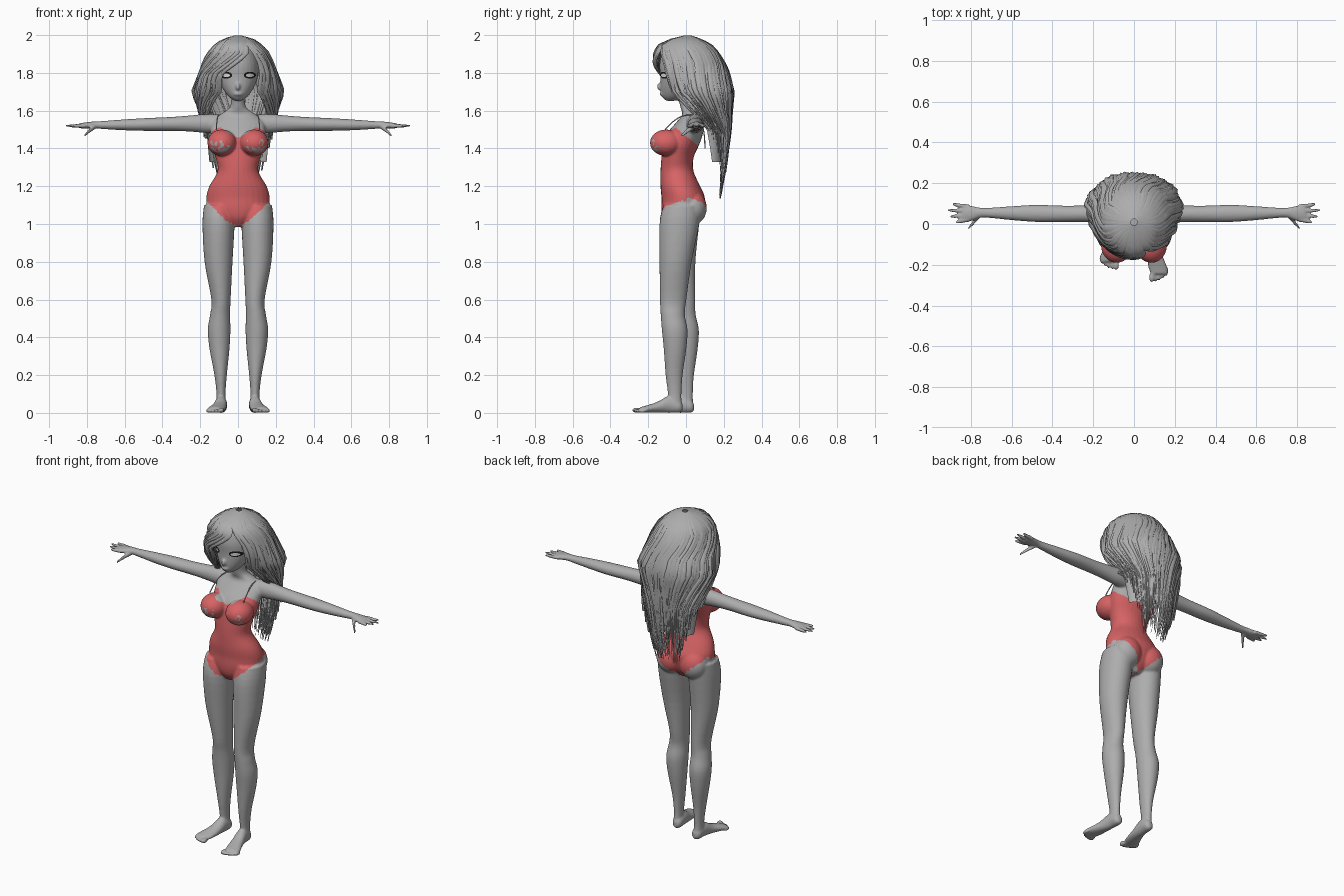
import bpy, bmesh, math, random
from mathutils import Vector, Matrix, noise
from mathutils.bvhtree import BVHTree

random.seed(4)
if "Cube" in bpy.data.objects:
    bpy.data.objects.remove(bpy.data.objects["Cube"])


def material(name, r, g, b):
    m = bpy.data.materials.new(name)
    m.use_nodes = True
    m.diffuse_color = (r, g, b, 1)
    m.node_tree.nodes["Principled BSDF"].inputs["Base Color"].default_value = (r, g, b, 1)
    return m


grey = material("light_grey", .42, .42, .42)
red = material("coral_red", .68, .125, .13)
black = material("black", .01, .01, .01)
white = material("white", .8, .8, .8)


def make_object(name, bm, *mats):
    mesh = bpy.data.meshes.new(name)
    bm.to_mesh(mesh)
    bm.free()
    for m in mats:
        mesh.materials.append(m)
    mesh.shade_smooth()
    ob = bpy.data.objects.new(name, mesh)
    bpy.context.collection.objects.link(ob)
    return ob


def smooth_rows(rows, steps=4):
    """Catmull-Rom resampling of rows of numbers."""
    out = []
    last = len(rows) - 1
    for i in range(last):
        p0, p1, p2, p3 = (rows[max(0, min(last, i + k))] for k in (-1, 0, 1, 2))
        for s in range(steps):
            t = s / steps
            out.append([b + .5 * t * (c - a + t * (2 * a - 5 * b + 4 * c - d + t * (3 * (b - c) + d - a)))
                        for a, b, c, d in zip(p0, p1, p2, p3)])
    return out + [list(rows[-1])]


def loft(bm, rows, axis, n=28):
    """Closed tube through elliptical rings (x, y, z, radius, radius)."""
    u, v = {"z": ("X", "Y"), "y": ("X", "Z"), "x": ("Y", "Z")}[axis]
    unit = {"X": Vector((1, 0, 0)), "Y": Vector((0, 1, 0)), "Z": Vector((0, 0, 1))}
    rings = []
    for x, y, z, a, b in smooth_rows(rows):
        rings.append([bm.verts.new(Vector((x, y, z)) + unit[u] * a * math.cos(k * math.tau / n)
                                   + unit[v] * b * math.sin(k * math.tau / n)) for k in range(n)])
    faces = [bm.faces.new(rings[0]), bm.faces.new(rings[-1])]
    for r, s in zip(rings, rings[1:]):
        faces += [bm.faces.new((r[k], r[k - 1], s[k - 1], s[k])) for k in range(n)]
    bmesh.ops.recalc_face_normals(bm, faces=faces)


def ball(bm, centre, radii):
    mat = Matrix.Translation(centre) @ Matrix.Diagonal((*radii, 1))
    bmesh.ops.create_uvsphere(bm, u_segments=24, v_segments=16, radius=1, matrix=mat)


def stack(rows):
    """Upright rings given as (z, half width, front y, back y)."""
    return [(0, (f + b) / 2, z, w, (b - f) / 2) for z, w, f, b in rows]


body = bmesh.new()

# Torso and neck
loft(body, stack([
    (.985, .04, -.09, .03), (1.03, .11, -.12, .07), (1.08, .16, -.13, .09), (1.14, .168, -.13, .1),
    (1.2, .152, -.135, .075), (1.28, .108, -.135, .04), (1.35, .118, -.13, .04), (1.42, .138, -.12, .07),
    (1.48, .145, -.1, .09), (1.54, .14, -.05, .095), (1.58, .095, -.02, .085), (1.62, .042, -.03, .055),
    (1.7, .036, -.05, .04)]), "z")

# Head, nose and lips
loft(body, stack([
    (1.652, .018, -.105, -.06), (1.675, .05, -.127, 0), (1.72, .083, -.135, .05), (1.78, .105, -.136, .08),
    (1.85, .108, -.14, .1), (1.92, .085, -.12, .09), (1.96, .04, -.07, .05)]), "z")
ball(body, (0, -.138, 1.727), (.012, .016, .02))
ball(body, (0, -.128, 1.688), (.023, .012, .01))

leg = [(.1, -.02, 1.1, .08, .1), (.103, -.035, 1, .085, .105), (.103, -.055, .8, .074, .085),
       (.09, -.068, .6, .051, .07), (.095, -.07, .52, .053, .064), (.1, -.06, .44, .06, .068),
       (.098, -.058, .34, .053, .06), (.092, -.063, .2, .033, .045), (.09, -.06, .1, .024, .036),
       (.09, -.06, .03, .028, .038)]
foot = [(.086, -.018, .03, .012, .018), (.087, -.035, .034, .028, .033), (.09, -.09, .045, .032, .045),
        (.1, -.15, .03, .038, .029), (.116, -.21, .02, .046, .019), (.123, -.245, .016, .042, .014)]
arm = [(.09, .045, 1.53, .045, .05), (.17, .05, 1.532, .045, .05), (.25, .05, 1.532, .041, .043),
       (.35, .05, 1.53, .04, .037), (.48, .052, 1.527, .042, .034), (.6, .053, 1.525, .034, .029),
       (.72, .055, 1.524, .024, .021), (.76, .055, 1.525, .026, .018), (.8, .052, 1.522, .038, .017),
       (.84, .052, 1.52, .038, .013)]

for side in (1, -1):
    # Bust and hips
    ball(body, (side * .085, -.105, 1.43), (.077, .086, .07))
    ball(body, (side * .078, .035, 1.085), (.085, .075, .09))

    # Legs, the right one set further back
    def place(row):
        x, y, z, a, b = row
        back = 0 if side > 0 else .06 * max(0, min(1, (.95 - z) / .45))
        return (side * x, y + back, z, a, b)
    loft(body, [place(r) for r in leg], "z")
    loft(body, [place(r) for r in foot], "y")
    for k in range(5):
        x, y, _, _, _ = place((.087 + .018 * k, -.262 + .002 * k * k, 0, 0, 0))
        size = .014 if k == 0 else .01
        ball(body, (x, y, size), (size, .024, size))

    # Arms with fingers and thumb
    loft(body, [(side * x, *rest) for x, *rest in arm], "x")
    for k, tip in enumerate((.875, .902, .912, .89)):
        y = .02 + .022 * k
        end = .005 + .031 * k
        loft(body, [(side * .81, y, 1.52, .011, .011), (side * .86, (y + end) / 2, 1.52, .01, .01),
                    (side * tip, end, 1.52, .006, .006)], "x", 12)
    loft(body, [(side * .755, .045, 1.515, .014, .013), (side * .785, .01, 1.495, .013, .013),
                (side * .815, -.025, 1.465, .007, .008)], "x", 12)

# Fuse the body into one smooth skin
figure = make_object("body", body, grey, red)
bpy.context.view_layer.objects.active = figure
fuse = figure.modifiers.new("fuse", "REMESH")
fuse.mode = "VOXEL"
fuse.voxel_size = .006
soften = figure.modifiers.new("soften", "SMOOTH")
soften.iterations = 5
for mod in ("fuse", "soften"):
    bpy.ops.object.modifier_apply(modifier=mod)


def in_swimsuit(c):
    x = abs(c.x)
    if x > .2:
        return False
    ragged = .012 * noise.noise(c * 60)
    hem = .985 + (.45 * x + 2.3 * x * x if c.y < 0 else .95 * x) + ragged
    top = min(1.455 + .6 * x, 1.66 - 1.1 * x, 1.466 - .8 * c.y)
    lace = c.y < -.1 and ((x - .095) / .055) ** 2 + ((c.z - 1.42) / .042) ** 2 < 1
    return hem < c.z < top and not (lace and noise.noise(c * 55) > (c.z - 1.41) * 9)


for p in figure.data.polygons:
    p.material_index = int(in_swimsuit(p.center))
figure.data.shade_smooth()

# Eyes as thin plates laid on the face
bm = bmesh.new()
bm.from_mesh(figure.data)
skin = BVHTree.FromBMesh(bm)
bm.free()


def face_plate(name, x, z, w, h, lift, mat):
    bm = bmesh.new()
    rings = []
    for r in (.05, .5, 1):
        ring = []
        for k in range(24):
            a = k * math.tau / 24
            start = Vector((x + w * r * math.cos(a), -1, z + h * r * math.sin(a)))
            hit = skin.ray_cast(start, Vector((0, 1, 0)))[0] or Vector((start.x, -.1, start.z))
            ring.append(bm.verts.new(hit - Vector((0, lift, 0))))
        rings.append(ring)
    bm.faces.new(rings[0])
    for r, s in zip(rings, rings[1:]):
        for k in range(24):
            bm.faces.new((r[k], r[k - 1], s[k - 1], s[k]))
    bmesh.ops.recalc_face_normals(bm, faces=bm.faces)
    make_object(name, bm, mat)


for side, label in ((1, "left"), (-1, "right")):
    face_plate(label + "_eye_lashes", side * .063, 1.788, .032, .018, .003, black)
    face_plate(label + "_eye_white", side * .063, 1.787, .022, .009, .005, white)

    # Thin shoulder straps
    curve = bpy.data.curves.new(label + "_strap", "CURVE")
    curve.dimensions = "3D"
    curve.bevel_depth = .003
    spline = curve.splines.new("NURBS")
    pts = [(.115, -.11, 1.5), (.112, -.06, 1.56), (.1, .03, 1.6), (.09, .1, 1.55), (.09, .1, 1.4)]
    spline.points.add(len(pts) - 1)
    for p, (x, y, z) in zip(spline.points, pts):
        p.co = (side * x, y, z, 1)
    spline.use_endpoint_u = True
    curve.materials.append(grey)
    bpy.context.collection.objects.link(bpy.data.objects.new(label + "_strap", curve))

# Hair shape: z, half width, front y, back y, left and right angles of the face opening
hair_rows = [(2, .01, 0, .02, .42, .42), (1.98, .08, -.08, .08, .42, .42), (1.95, .12, -.14, .13, .42, .42),
             (1.91, .155, -.16, .165, .55, .4), (1.85, .18, -.165, .2, .7, -.05),
             (1.79, .2, -.155, .225, .7, -.48), (1.7, .23, -.1, .25, .5, -.42), (1.6, .2, -.04, .24, .9, -.9),
             (1.5, .18, .02, .235, 1.4, -1.4), (1.3, .16, .07, .21, 1.6, -1.6), (1.12, .11, .12, .18, 1.6, -1.6)]


def hair_point(u, z, scale):
    """Point on the hair, u running from the left of the face round the back to the right."""
    for a, b in zip(hair_rows, hair_rows[1:]):
        if z >= b[0]:
            break
    t = (a[0] - z) / (a[0] - b[0])
    w, f, k, left, right = (p + (q - p) * t for p, q in zip(a[1:], b[1:]))
    ang = left + u * (math.tau + right - left)
    return Vector((scale * w * math.sin(ang), (f + k) / 2 - scale * (k - f) / 2 * math.cos(ang), z))


# Inner hair mass
bm = bmesh.new()
levels = [1.997 - .67 * (k / 24) ** 1.6 for k in range(25)]
grid = [[bm.verts.new(hair_point(k / 48, z, .93)) for k in range(49)] for z in levels]
for r, s in zip(grid, grid[1:]):
    for k in range(48):
        bm.faces.new((r[k], s[k], s[k + 1], r[k + 1]))
make_object("hair_mass", bm, grey)

# Wavy tapered locks over the mass
bm = bmesh.new()
for i in range(230):
    u0 = min(.99, max(.01, (i % 115 + random.random()) / 115))
    end = 1.57 - .36 * min(1, 1.6 * math.sin(math.pi * u0) ** 2) + random.uniform(-.08, .08)
    base, phase, wide = random.uniform(.94, 1.04), random.uniform(0, 6), random.uniform(.012, .024)
    flare = random.uniform(-.04, .06)
    prev = None
    for s in range(19):
        t = s / 18
        z = 1.998 - (1.998 - end) * t ** 1.5
        u = min(.995, max(.005, u0 + .012 * t * math.sin(7 * t + phase)))
        scale = base + t * (flare + .03 * math.sin(9 * t + phase))
        half = wide * (1 - t ** 3) * .8 + .001
        row = [bm.verts.new(hair_point(u + d, z, scale + e)) for d, e in ((-half, -.04), (0, .025), (half, -.04))]
        if prev:
            for k in (0, 1):
                bm.faces.new((prev[k], row[k], row[k + 1], prev[k + 1]))
        prev = row
make_object("hair_locks", bm, grey)
